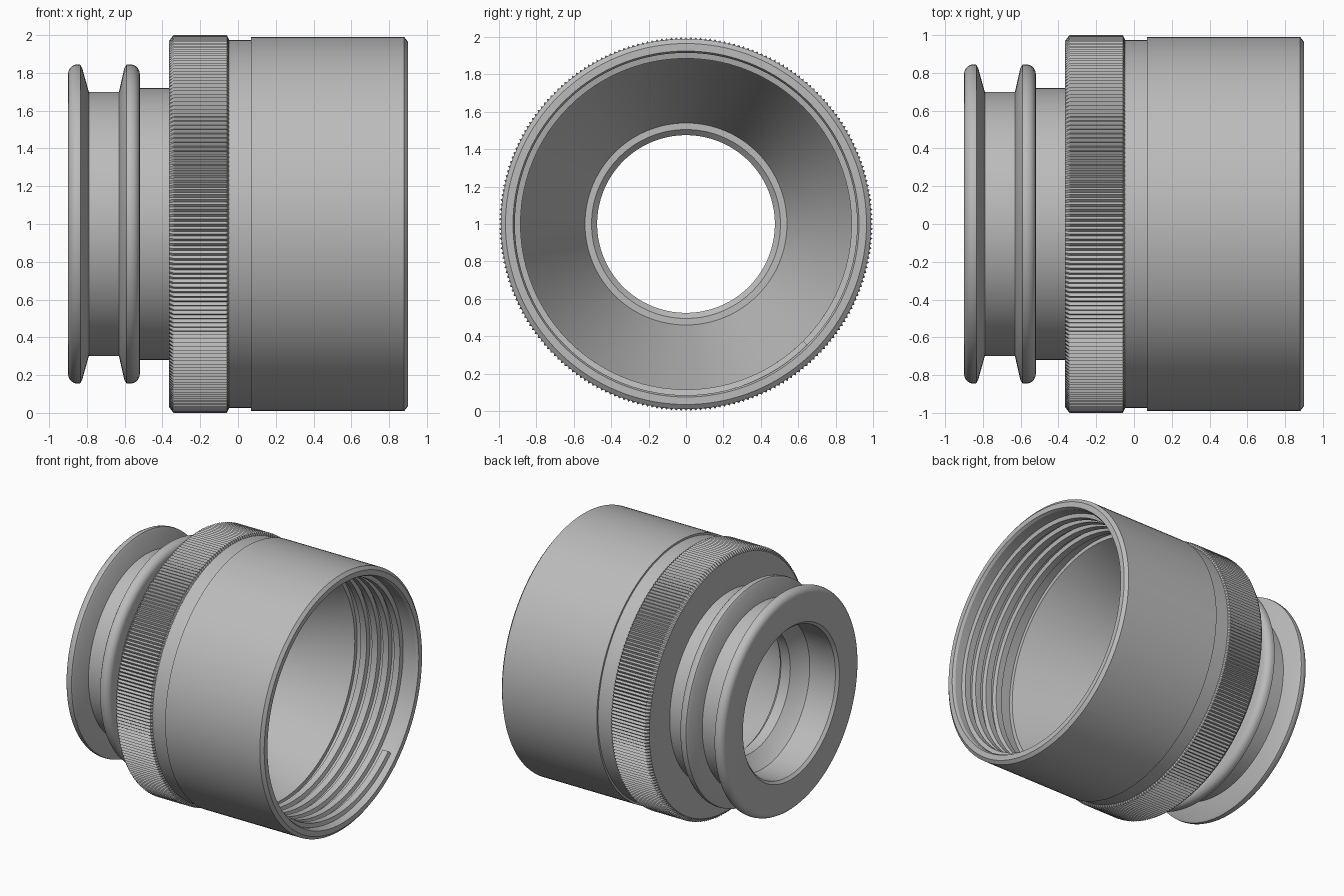
import bpy, bmesh
from math import sin, cos, pi, tau
from mathutils import Vector, Matrix

cube = bpy.data.objects.get("Cube")
if cube:
    bpy.data.objects.remove(cube, do_unlink=True)

grey = bpy.data.materials.new("machined grey")
grey.use_nodes = True
colour = (0.5, 0.5, 0.5, 1)
grey.diffuse_color = colour
grey.node_tree.nodes["Principled BSDF"].inputs["Base Color"].default_value = colour

AXIS = Vector((1, 0, 0))
CENTRE = Vector((0, 0, 1))


def finish(bm, name, smooth=True):
    bmesh.ops.recalc_face_normals(bm, faces=bm.faces)
    mesh = bpy.data.meshes.new(name)
    bm.to_mesh(mesh)
    bm.free()
    mesh.materials.append(grey)
    obj = bpy.data.objects.new(name, mesh)
    bpy.context.collection.objects.link(obj)
    if smooth:
        bpy.ops.object.select_all(action='DESELECT')
        obj.select_set(True)
        bpy.context.view_layer.objects.active = obj
        bpy.ops.object.shade_smooth_by_angle(angle=pi / 7)
    return obj


def ring_stack(name, profile, steps, radius_rule=None, smooth=True):
    """Revolve a closed (x, radius) profile about the x axis."""
    bm = bmesh.new()
    loops = []
    for i in range(steps):
        a = tau * i / steps
        loop = []
        for x, r in profile:
            if radius_rule:
                r = radius_rule(r, i)
            loop.append(bm.verts.new(CENTRE + Vector((x, r * sin(a), r * cos(a)))))
        loops.append(loop)
    n = len(profile)
    for i in range(steps):
        p, q = loops[i], loops[(i + 1) % steps]
        for j in range(n):
            k = (j + 1) % n
            bm.faces.new((p[j], p[k], q[k], q[j]))
    return finish(bm, name, smooth)


def fillet(x, r, size, start, end, steps=5):
    """Rounded profile corner about the centre (x, r)."""
    angles = [start + (end - start) * i / steps for i in range(steps + 1)]
    return [(x + size * cos(a), r + size * sin(a)) for a in angles]


# Main body: flanged spigot, neck, barrel, tapered bore
body = fillet(-0.85, 0.795, 0.05, pi, pi / 2)
body += [(-0.835, 0.843), (-0.825, 0.825), (-0.79, 0.70), (-0.63, 0.70),
         (-0.602, 0.825), (-0.59, 0.843)]
body += fillet(-0.57, 0.795, 0.05, pi / 2, 0)
body += [(-0.52, 0.72), (-0.34, 0.72), (-0.34, 0.95), (-0.06, 0.95),
         (-0.06, 0.975), (0.07, 0.975), (0.07, 0.99), (0.88, 0.99),
         (0.9, 0.965), (0.9, 0.925), (0.88, 0.915), (0.38, 0.915),
         (0.38, 0.885), (-0.45, 0.54), (-0.45, 0.505), (-0.48, 0.475),
         (-0.56, 0.475), (-0.62, 0.54), (-0.66, 0.57), (-0.88, 0.57),
         (-0.9, 0.59)]
ring_stack("adapter_body", body, 144)

# Knurled grip collar with V-shaped teeth
collar = [(-0.365, 0.71), (-0.365, 0.97), (-0.342, 0.999), (-0.34, 1.0),
          (-0.06, 1.0), (-0.058, 0.999), (-0.045, 0.97), (-0.045, 0.94),
          (-0.2, 0.94), (-0.2, 0.71)]
ring_stack("knurled_collar", collar, 480,
           lambda r, i: r - 0.016 if r > 0.98 and i % 2 else r, smooth=False)

# Internal helical thread
bm = bmesh.new()
start = 5 * pi / 4
section = [(0.385, 0.925), (0.395, 0.885), (0.445, 0.885), (0.455, 0.925)]
face = bm.faces.new([bm.verts.new(CENTRE + Vector((x, r * cos(start), r * sin(start))))
                     for x, r in section])
turns, steps, pitch = 4.25, 408, 0.095
bmesh.ops.spin(bm, geom=[face] + face.edges[:] + face.verts[:], cent=CENTRE,
               axis=AXIS, dvec=AXIS * (pitch * turns / steps),
               angle=tau * turns, steps=steps, use_duplicate=False)
finish(bm, "internal_thread")
